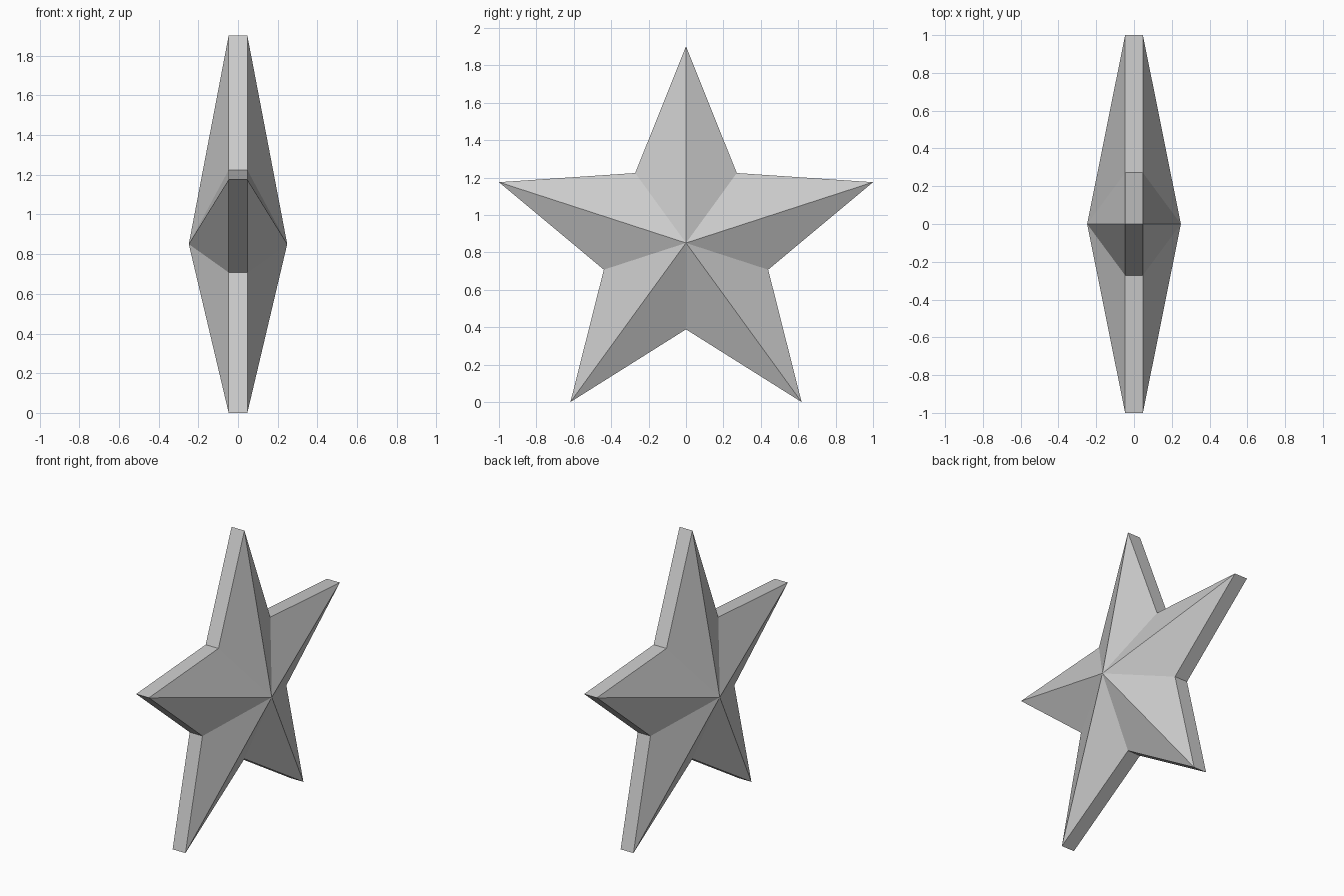
import bpy
import bmesh
from math import sin, cos, pi

default = bpy.data.objects.get("Cube")
if default:
    bpy.data.objects.remove(default, do_unlink=True)

OUTER = 1 / sin(2 * pi / 5)      # tips span two units
INNER = 0.462
CENTRE_Z = OUTER * cos(pi / 5)   # lower tips rest on the ground
RIM = 0.047                      # half thickness of the edge band
PEAK = 0.248                     # half thickness at the centre

grey = bpy.data.materials.new("grey")
grey.use_nodes = True
colour = (0.6, 0.6, 0.6, 1)
grey.diffuse_color = colour
grey.node_tree.nodes["Principled BSDF"].inputs["Base Color"].default_value = colour

bm = bmesh.new()


def star_ring(x):
    """Ten outline points, alternating tips and notches."""
    ring = []
    for i in range(10):
        r = INNER if i % 2 else OUTER
        a = i * pi / 5
        ring.append(bm.verts.new((x, r * sin(a), CENTRE_Z + r * cos(a))))
    return ring


# Two faceted faces rising to a central peak, joined by a flat edge band
left, right = star_ring(RIM), star_ring(-RIM)
left_peak = bm.verts.new((PEAK, 0, CENTRE_Z))
right_peak = bm.verts.new((-PEAK, 0, CENTRE_Z))
for i in range(10):
    j = (i + 1) % 10
    bm.faces.new((left[i], left[j], left_peak))
    bm.faces.new((right[j], right[i], right_peak))
    bm.faces.new((left[j], left[i], right[i], right[j]))
bmesh.ops.recalc_face_normals(bm, faces=bm.faces)

mesh = bpy.data.meshes.new("star")
bm.to_mesh(mesh)
bm.free()
mesh.materials.append(grey)
star = bpy.data.objects.new("star", mesh)
bpy.context.collection.objects.link(star)
